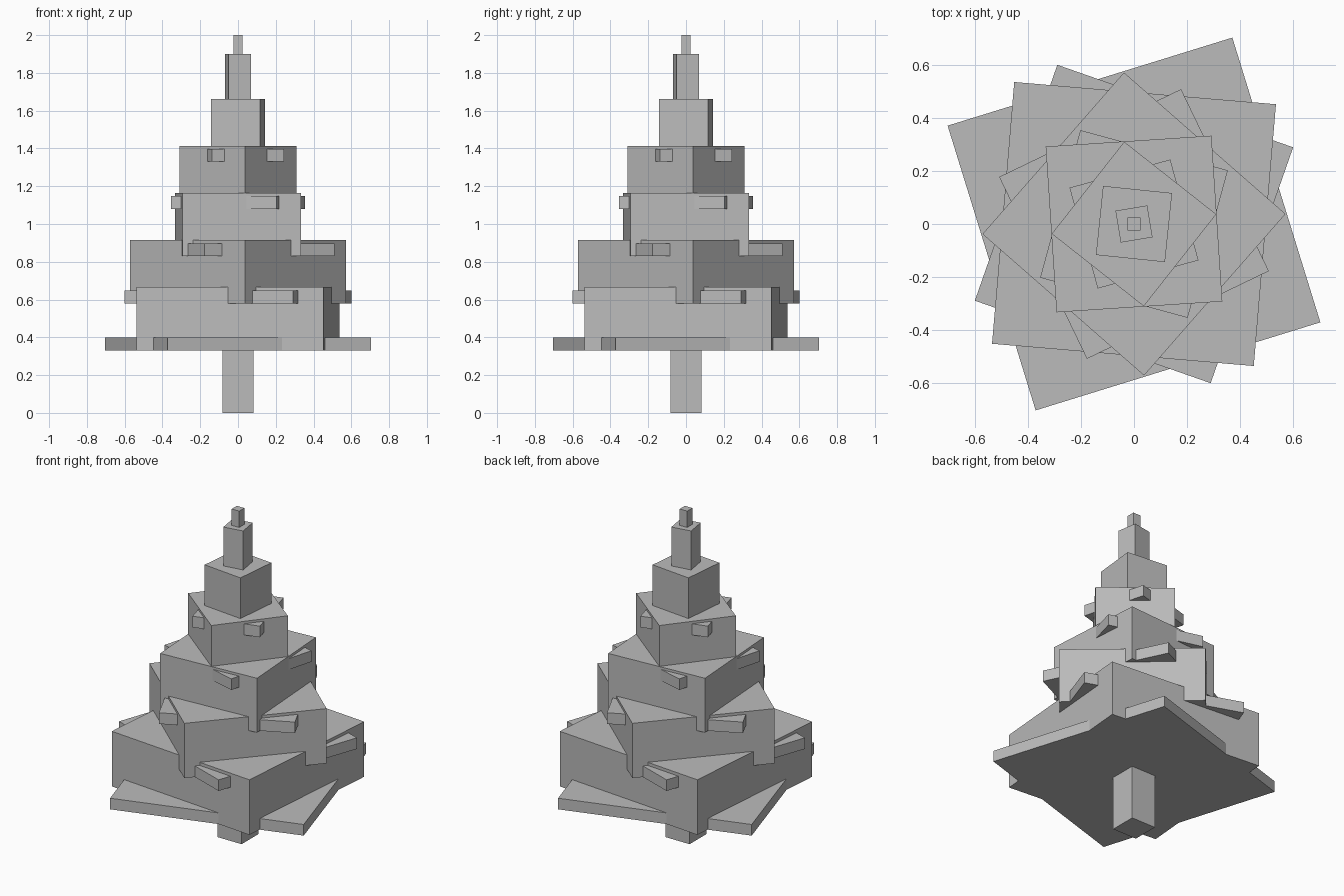
import bpy
import bmesh
from math import pi, atan2, hypot
from mathutils import Matrix

if "Cube" in bpy.data.objects:
    bpy.data.objects.remove(bpy.data.objects["Cube"], do_unlink=True)

grey = bpy.data.materials.new("plain grey")
grey.use_nodes = True
colour = (0.5, 0.5, 0.5, 1)
grey.diffuse_color = colour
grey.node_tree.nodes["Principled BSDF"].inputs["Base Color"].default_value = colour


def block(name, x, y, bottom, top):
    """Square block around the z axis with one corner at (x, y)."""
    side = hypot(x, y) * 2 ** 0.5
    bm = bmesh.new()
    bmesh.ops.create_cube(bm, size=1)
    bmesh.ops.scale(bm, vec=(side, side, top - bottom), verts=bm.verts)
    turn = Matrix.Rotation(atan2(y, x) - pi / 4, 4, "Z")
    bmesh.ops.transform(bm, matrix=turn, verts=bm.verts)
    mesh = bpy.data.meshes.new(name)
    bm.to_mesh(mesh)
    bm.free()
    mesh.materials.append(grey)
    obj = bpy.data.objects.new(name, mesh)
    obj.location.z = (bottom + top) / 2
    bpy.context.collection.objects.link(obj)


block("trunk", 0.082, 0.082, 0, 0.35)

# Thick foliage tiers, each turned against the one below
tiers = [
    (0.537, 0.453, 0.33, 0.667),
    (0.573, 0.038, 0.58, 0.915),
    (0.293, 0.334, 0.83, 1.163),
    (0.311, 0.037, 1.08, 1.413),
    (0.144, 0.117, 1.33, 1.662),
    (0.050, 0.070, 1.58, 1.90),
]
for i, tier in enumerate(tiers):
    block(f"foliage_tier_{i + 1}", *tier)

# Thin branch slabs whose corners poke out of the tiers
slabs = [
    (0.372, 0.705, 0.33),
    (0.602, 0.290, 0.58),
    (0.178, 0.510, 0.83),
    (0.355, 0.203, 1.08),
    (0.137, 0.244, 1.33),
]
for i, (x, y, bottom) in enumerate(slabs):
    block(f"branch_slab_{i + 1}", x, y, bottom, bottom + 0.068)

block("tree_tip", 0.025, 0.025, 1.88, 2.0)
